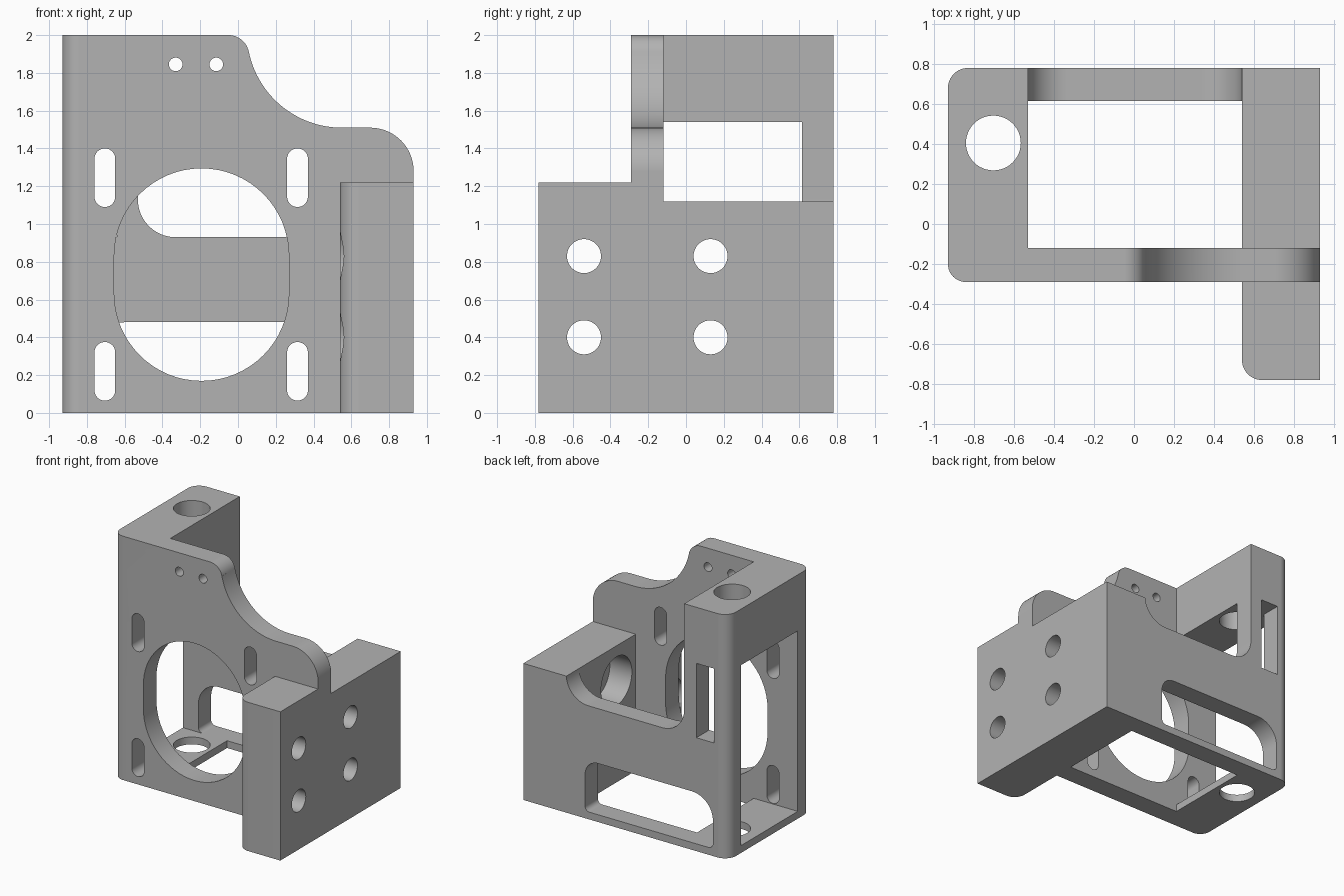
import bpy
import bmesh
from math import pi, sin, cos, atan2
from mathutils import Vector

cube = bpy.data.objects.get("Cube")
if cube:
    bpy.data.objects.remove(cube)

steel = bpy.data.materials.new("plain grey")
steel.use_nodes = True
GREY = (0.45, 0.45, 0.45, 1)
steel.diffuse_color = GREY
steel.node_tree.nodes["Principled BSDF"].inputs["Base Color"].default_value = GREY


def arc(cx, cy, r, start, end, steps=16):
    return [(cx + r * cos(start + (end - start) * i / steps),
             cy + r * sin(start + (end - start) * i / steps)) for i in range(steps + 1)]


def rounded(corners):
    """Polygon from (x, y, radius) corners, right angles only."""
    out = []
    for i, (x, y, r) in enumerate(corners):
        p = Vector((x, y))
        if r == 0:
            out.append((x, y))
            continue
        u = (Vector(corners[i - 1][:2]) - p).normalized()
        v = (Vector(corners[(i + 1) % len(corners)][:2]) - p).normalized()
        c = p + (u + v) * r
        a, b = atan2(-v.y, -v.x), atan2(-u.y, -u.x)
        turn = (b - a + pi) % (2 * pi) - pi
        out += arc(c.x, c.y, r, a, a + turn)
    return out


def prism(name, pts, axis, lo, hi):
    """Extrude a 2D profile along an axis (profile is xy, xz or yz)."""
    place = {"z": lambda a, b, d: (a, b, d),
             "y": lambda a, b, d: (a, d, b),
             "x": lambda a, b, d: (d, a, b)}[axis]
    bm = bmesh.new()
    face = bm.faces.new([bm.verts.new(place(a, b, lo)) for a, b in pts])
    ext = bmesh.ops.extrude_face_region(bm, geom=[face])
    shift = Vector(place(0, 0, hi - lo))
    for v in ext["geom"]:
        if isinstance(v, bmesh.types.BMVert):
            v.co += shift
    bmesh.ops.recalc_face_normals(bm, faces=bm.faces)
    mesh = bpy.data.meshes.new(name)
    bm.to_mesh(mesh)
    bm.free()
    mesh.materials.append(steel)
    obj = bpy.data.objects.new(name, mesh)
    bpy.context.collection.objects.link(obj)
    return obj


def rect(a0, a1, b0, b1):
    return [(a0, b0), (a1, b0), (a1, b1), (a0, b1)]


def slot(cx, cy, r, half):
    """Upright slot with round ends."""
    return arc(cx, cy + half, r, 0, pi, 32) + arc(cx, cy - half, r, pi, 2 * pi, 32)


def circle(cx, cy, r):
    return arc(cx, cy, r, 0, 2 * pi, 48)[:-1]


# Solid footprint
bracket = prism("mounting_bracket", rounded([
    (-.93, .78, .1), (-.93, -.29, .09), (.54, -.29, 0), (.54, -.78, .1),
    (.93, -.78, 0), (.93, .78, 0)]), "z", 0, 2)

cutters = []


def cut(name, pts, axis, lo, hi):
    obj = prism(name, pts, axis, lo, hi)
    obj.hide_render = True
    cutters.append(obj)


# Main cavity, hollow side column, and stepped top of the side block
cut("cavity", rect(-.53, .54, -.12, .615), "z", -1, 3)
cut("column_hollow", rect(-1.2, -.4, .06, 1.54), "y", -.12, .615)
cut("block_front_step", rect(.5, 1.2, 1.22, 3), "y", -1.2, -.29)
cut("block_rear_step", rect(.3, 1.2, 1.12, 3), "y", -.12, 1.2)

# Curved top edge of the front plate
swoop = atan2(.122, .6)
top_edge = (arc(-.05, 1.891, .109, pi / 2, swoop)
            + arc(.55, 2.013, .503, pi + swoop, 1.5 * pi, 32)
            + arc(.70, 1.28, .23, pi / 2, 0))
cut("plate_top_edge", top_edge + [(1.2, 1.28), (1.2, 3), (-.05, 3)], "y", -.6, .3)

# Back wall: dipped top edge, wide window, narrow slot in the post
cut("back_dip", rounded([(-.53, 3, 0), (-.53, .93, .2), (.54, .93, .2), (.54, 3, 0)]),
    "y", .3, 1.2)
cut("back_window", rounded([(-.79, .06, .04), (.37, .06, .04), (.37, .48, .12),
                            (-.79, .48, .19)]), "y", .4, 1.2)
cut("post_slot", rect(-.80, -.64, .93, 1.54), "y", .4, 1.2)

# Front plate openings
cut("front_opening", slot(-.193, .732, .4625, .1), "y", -.6, 0)
for x in (-.705, .315):
    for z in (.22, 1.245):
        cut("adjust_slot", slot(x, z, .055, .1), "y", -.6, 0)
for x in (-.33, -.115):
    cut("small_hole", circle(x, 1.845, .036), "y", -.6, 0)

# Vertical rod hole through the column
cut("rod_hole", circle(-.703, .405, .137), "z", -1, 3)

# Counterbored bolt holes through the side block
for y in (-.54, .13):
    for z in (.40, .83):
        cut("bolt_hole", circle(y, z, .09), "x", .4, 1.2)
        cut("counterbore", circle(y, z, .2), "x", .4, .74)

for c in cutters:
    mod = bracket.modifiers.new(c.name, "BOOLEAN")
    mod.operation = "DIFFERENCE"
    mod.solver = "EXACT"
    mod.object = c

# Bake the cuts and drop the cutters
deps = bpy.context.evaluated_depsgraph_get()
result = bpy.data.meshes.new_from_object(bracket.evaluated_get(deps))
bracket.modifiers.clear()
bracket.data = result
for c in cutters:
    bpy.data.objects.remove(c)

bpy.ops.object.select_all(action="DESELECT")
bracket.select_set(True)
bpy.context.view_layer.objects.active = bracket
bpy.ops.object.shade_smooth_by_angle(angle=pi / 6)
bracket.modifiers.new("even_shading", "WEIGHTED_NORMAL").keep_sharp = True
